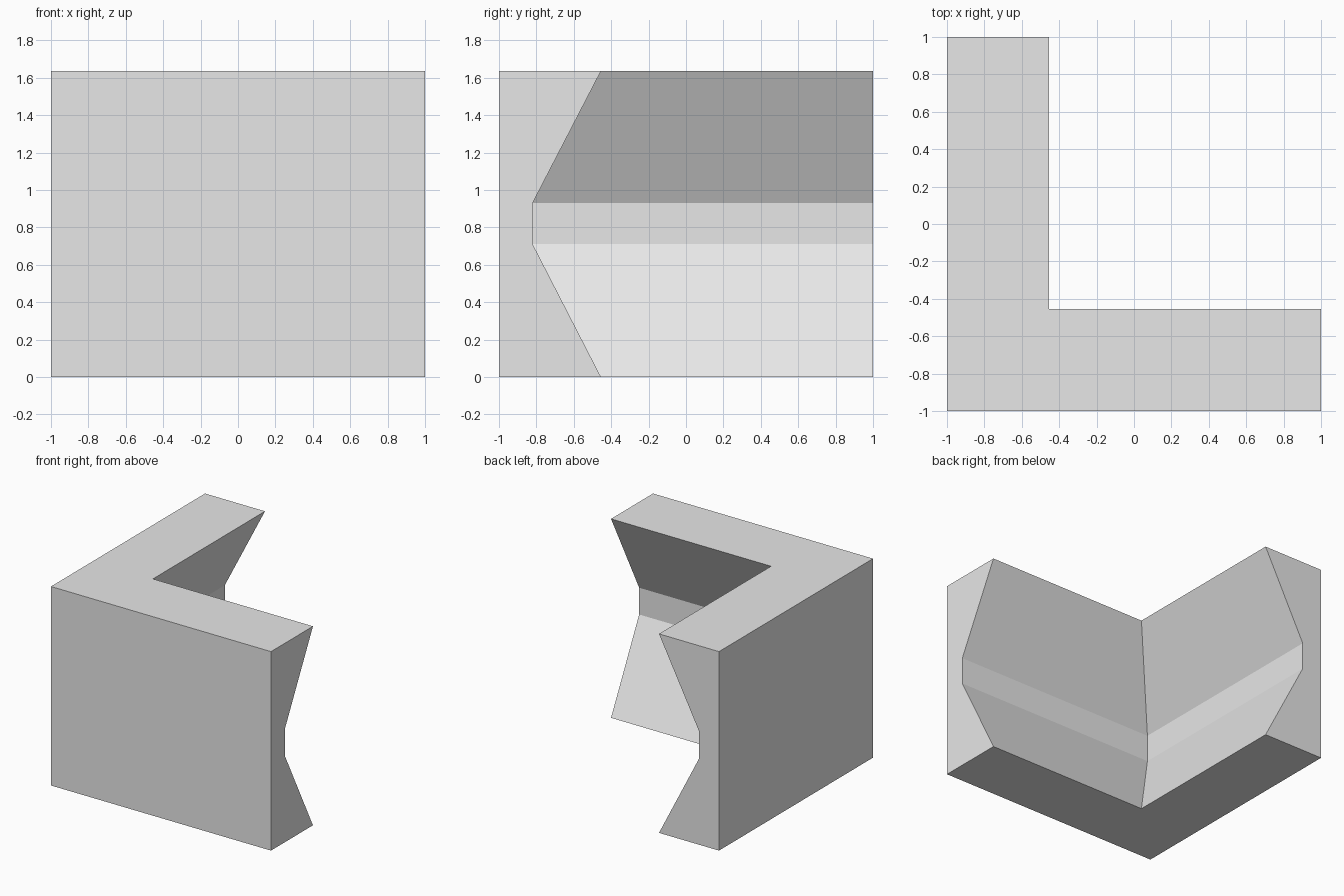
import bpy
import bmesh

cube = bpy.data.objects.get("Cube")
if cube:
    bpy.data.objects.remove(cube, do_unlink=True)

# Single plain grey
grey = bpy.data.materials.new("light_grey")
grey.use_nodes = True
colour = (0.8, 0.8, 0.8, 1)
grey.diffuse_color = colour
grey.node_tree.nodes["Principled BSDF"].inputs["Base Color"].default_value = colour

# Wall cross-section as (thickness from outer face, height)
HEIGHT = 1.635
WIDE, NARROW = 0.545, 0.18
profile = [(0, 0), (WIDE, 0), (NARROW, 0.71), (NARROW, 0.93),
           (WIDE, HEIGHT), (0, HEIGHT)]

# Sweep the section from one wall end, round the mitred corner, to the other
bm = bmesh.new()
stations = [
    [bm.verts.new((1, d - 1, z)) for d, z in profile],
    [bm.verts.new((d - 1, d - 1, z)) for d, z in profile],
    [bm.verts.new((d - 1, 1, z)) for d, z in profile],
]
n = len(profile)
for a, b in zip(stations, stations[1:]):
    for i in range(n):
        j = (i + 1) % n
        bm.faces.new((a[i], a[j], b[j], b[i]))

# Flat wall ends
bm.faces.new(stations[0])
bm.faces.new(stations[-1])
bmesh.ops.recalc_face_normals(bm, faces=bm.faces)

mesh = bpy.data.meshes.new("corner_wall")
bm.to_mesh(mesh)
bm.free()
mesh.materials.append(grey)
wall = bpy.data.objects.new("corner_wall", mesh)
bpy.context.collection.objects.link(wall)
